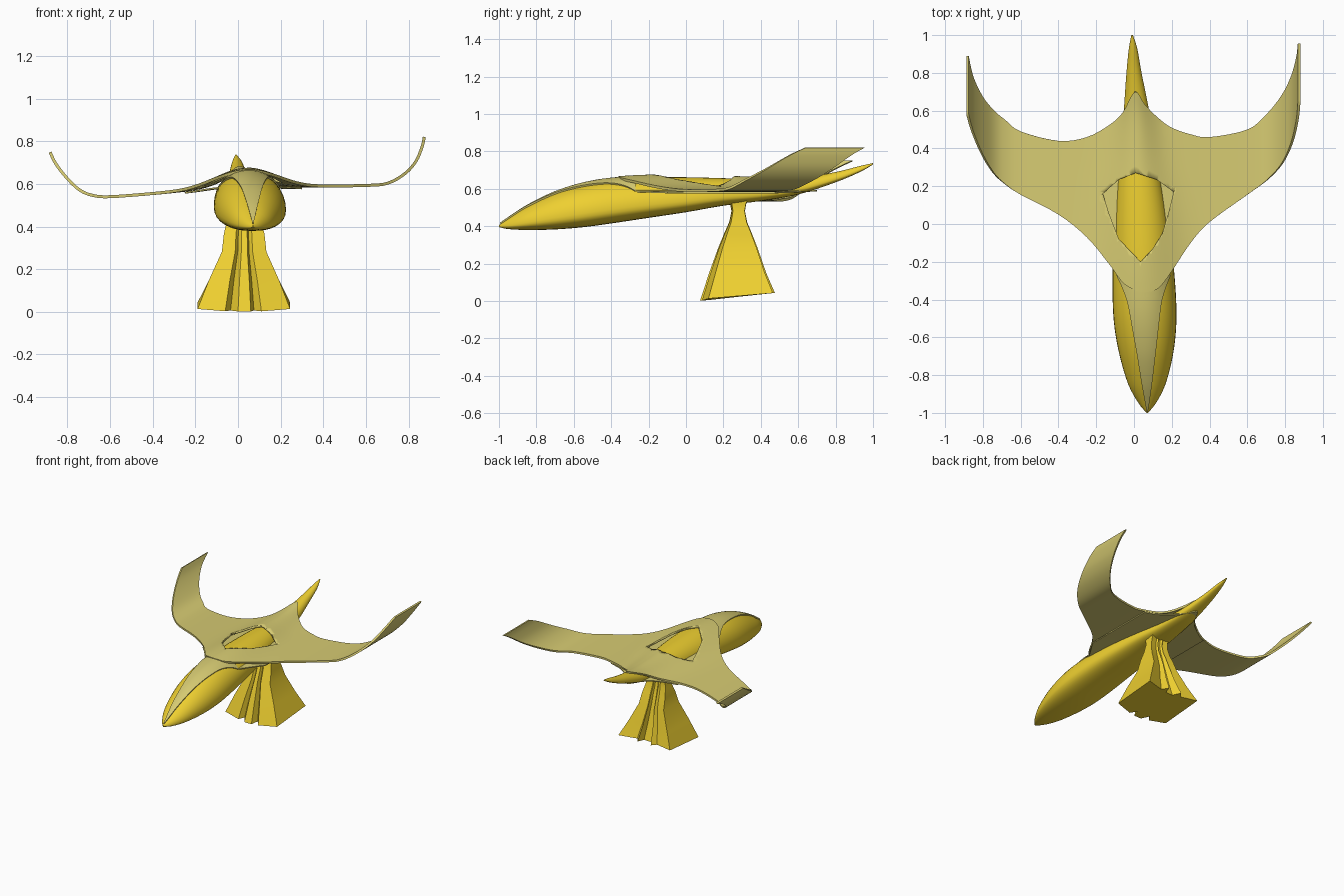
import bpy, bmesh, math

if "Cube" in bpy.data.objects:
    bpy.data.objects.remove(bpy.data.objects["Cube"])


def material(name, rgb):
    m = bpy.data.materials.new(name)
    m.diffuse_color = (*rgb, 1)
    m.use_nodes = True
    m.node_tree.nodes["Principled BSDF"].inputs["Base Color"].default_value = m.diffuse_color
    return m


GOLD = material("gold", (0.86, 0.63, 0.03))
PALE = material("pale_yellow", (0.68, 0.60, 0.17))


def spline(table, t):
    """Catmull-Rom row at fractional index t."""
    n = len(table) - 1
    i = max(0, min(int(t), n - 1))
    u = t - i
    p = [table[max(0, min(n, i + k))] for k in (-1, 0, 1, 2)]
    return [0.5 * (2 * b + (c - a) * u + (2 * a - 5 * b + 4 * c - d) * u * u
                   + (3 * b - a - 3 * c + d) * u ** 3) for a, b, c, d in zip(*p)]


def at(table, key):
    """Linear lookup by the first column."""
    for a, b in zip(table, table[1:]):
        if key <= b[0]:
            u = max(0, (key - a[0]) / (b[0] - a[0]))
            return [p + (q - p) * u for p, q in zip(a, b)]
    return list(table[-1])


def loft(name, rings, mat, closed=True, thick=0, angle=35):
    """Skin a list of equal rings; closed rings get end caps."""
    bm = bmesh.new()
    vs = [[bm.verts.new(p) for p in r] for r in rings]
    n = len(vs[0])
    for a, b in zip(vs, vs[1:]):
        for j in range(n if closed else n - 1):
            k = (j + 1) % n
            bm.faces.new((a[j], a[k], b[k], b[j]))
    if closed:
        bm.faces.new(vs[0])
        bm.faces.new(vs[-1])
    bmesh.ops.recalc_face_normals(bm, faces=bm.faces)
    if not closed and sum(f.normal.z for f in bm.faces) < 0:
        bmesh.ops.reverse_faces(bm, faces=bm.faces)
    me = bpy.data.meshes.new(name)
    bm.to_mesh(me)
    bm.free()
    ob = bpy.data.objects.new(name, me)
    bpy.context.collection.objects.link(ob)
    me.materials.append(mat)
    bpy.ops.object.select_all(action='DESELECT')
    bpy.context.view_layer.objects.active = ob
    ob.select_set(True)
    if thick:
        s = ob.modifiers.new("thickness", 'SOLIDIFY')
        s.thickness, s.offset = thick, -1
        bpy.ops.object.modifier_apply(modifier=s.name)
    bpy.ops.object.shade_smooth_by_angle(angle=math.radians(angle))
    return ob


# Fuselage: y, centre x, half width, bottom z, top z
BODY = [(-1, .07, .003, .395, .405), (-.95, .07, .045, .385, .44),
        (-.85, .068, .098, .38, .505), (-.7, .065, .14, .383, .578),
        (-.55, .06, .163, .395, .625), (-.4, .055, .168, .415, .65),
        (-.2, .048, .16, .445, .662), (0, .04, .145, .475, .662),
        (.2, .03, .12, .51, .657), (.4, .02, .09, .535, .65),
        (.6, .013, .067, .57, .655), (.8, 0, .04, .635, .69),
        (.93, -.005, .022, .69, .722), (1, -.01, .004, .73, .738)]
BODY_FINE = [spline(BODY, i / 4) for i in range(4 * (len(BODY) - 1) + 1)]


def body_ring(row, n=36):
    y, cx, hw, zb, zt = row
    zm = zb + .32 * (zt - zb)
    ring = []
    for k in range(n):
        a = 2 * math.pi * k / n
        c, s = math.cos(a), math.sin(a)
        if s >= 0:
            ring.append((cx + hw * c, y, zm + (zt - zm) * s))
        else:
            ring.append((cx + hw * math.copysign(abs(c) ** .8, c), y,
                         zm - (zm - zb) * abs(s) ** .8))
    return ring


loft("fuselage", [body_ring(r) for r in BODY_FINE], GOLD)

# Spine strip over the nose, hugging the fuselage: y, half width
SPINE = [(-.995, .003), (-.85, .027), (-.7, .048), (-.55, .07),
         (-.42, .09), (-.34, .115), (-.27, .145)]
rows = []
for i in range(31):
    y, w = spline(SPINE, i / 5)
    _, cx, hw, zb, zt = at(BODY_FINE, y)
    zm = zb + .32 * (zt - zb)
    w = min(w, hw * .95)
    rows.append([(cx + w * k / 5, y, zm + .01 + (zt - zm) *
                  math.sqrt(1 - (w * k / 5 / hw) ** 2)) for k in range(-5, 6)])
loft("nose_spine", rows, PALE, closed=False, thick=.014)

# Wing stations, left to right: x, leading y, trailing y, z
WING = [(-.875, .58, .89, .752), (-.85, .49, .78, .70), (-.80, .37, .675, .635),
        (-.74, .27, .60, .578), (-.68, .21, .55, .553), (-.60, .155, .49, .547),
        (-.40, .05, .44, .562), (-.25, -.07, .46, .577), (-.13, -.215, .525, .592),
        (-.06, -.31, .59, .597), (.005, -.35, .70, .60), (.06, -.36, .63, .60),
        (.13, -.34, .56, .60), (.20, -.25, .51, .60), (.30, -.10, .475, .598),
        (.40, .01, .46, .597), (.60, .155, .50, .60), (.70, .23, .58, .61),
        (.78, .32, .68, .655), (.83, .43, .78, .712), (.858, .55, .88, .78),
        (.867, .64, .955, .822)]


def wing_rows(first, last, lift, drop, rows_y=24):
    out = []
    for i in range(first * 4, last * 4 + 1):
        x, yf, yr, z = spline(WING, i / 4)
        row = []
        for k in range(rows_y + 1):
            y = yf + (yr - yf) * k / rows_y
            _, cx, hw, _, zt = at(BODY_FINE, y)
            s = .6 * hw + .03
            bump = (zt + .014 - z) * math.exp(-((x - cx) / s) ** 2 / 2)
            row.append((x, y, z + lift * bump - drop))
        out.append(row)
    return out


# Upper wing skin arched over the fuselage, with a cut-out in the middle
wing = loft("wing_skin", wing_rows(0, len(WING) - 1, 1, 0), PALE,
            closed=False, thick=.014)
HOLE = [(.01, .27), (-.08, .235), (-.165, .16), (-.13, .05), (-.08, -.08),
        (.035, -.20), (.10, -.13), (.15, -.05), (.185, .07), (.21, .17), (.12, .235)]
cutter = loft("cutout_cutter", [[(x, y, z) for x, y in HOLE] for z in (.3, 1)], PALE)
cutter.hide_render = True
cut = wing.modifiers.new("cutout", 'BOOLEAN')
cut.operation, cut.solver, cut.object = 'DIFFERENCE', 'EXACT', cutter
bpy.ops.object.select_all(action='DESELECT')
bpy.context.view_layer.objects.active = wing
wing.select_set(True)
bpy.ops.object.modifier_apply(modifier=cut.name)
bpy.data.objects.remove(cutter)

# Flatter lower skin seen through the cut-out
loft("lower_wing_skin", wing_rows(7, 14, .12, .015), PALE, closed=False, thick=.008)

# Pleated stand: plan outline at the foot, scaled up to a thin neck
FRONT = [(-.19, .12), (-.06, .09), (-.035, .13), (0, .075), (.06, .075),
         (.075, .13), (.11, .085), (.245, .12)]
BACK = [(x, y + .345) for x, y in reversed(FRONT)]
# z, x scale, y scale
LEVELS = [(.025, 1, 1), (.15, .75, .76), (.28, .48, .53), (.36, .44, .37),
          (.42, .38, .24), (.48, .33, .18), (.52, .32, .22), (.55, .34, .3)]
rings = []
for z, sx, sy in LEVELS:
    tilt = .085 if z < .1 else 0
    rings.append([(.03 + (x - .03) * sx, .28 + (y - .28) * sy,
                   z + tilt * (y - .28) - (.008 if tilt and abs(x - .03) < .1
                                           and y < .28 else 0) + .002)
                  for x, y in FRONT + BACK])
loft("stand", rings, GOLD, angle=25)
